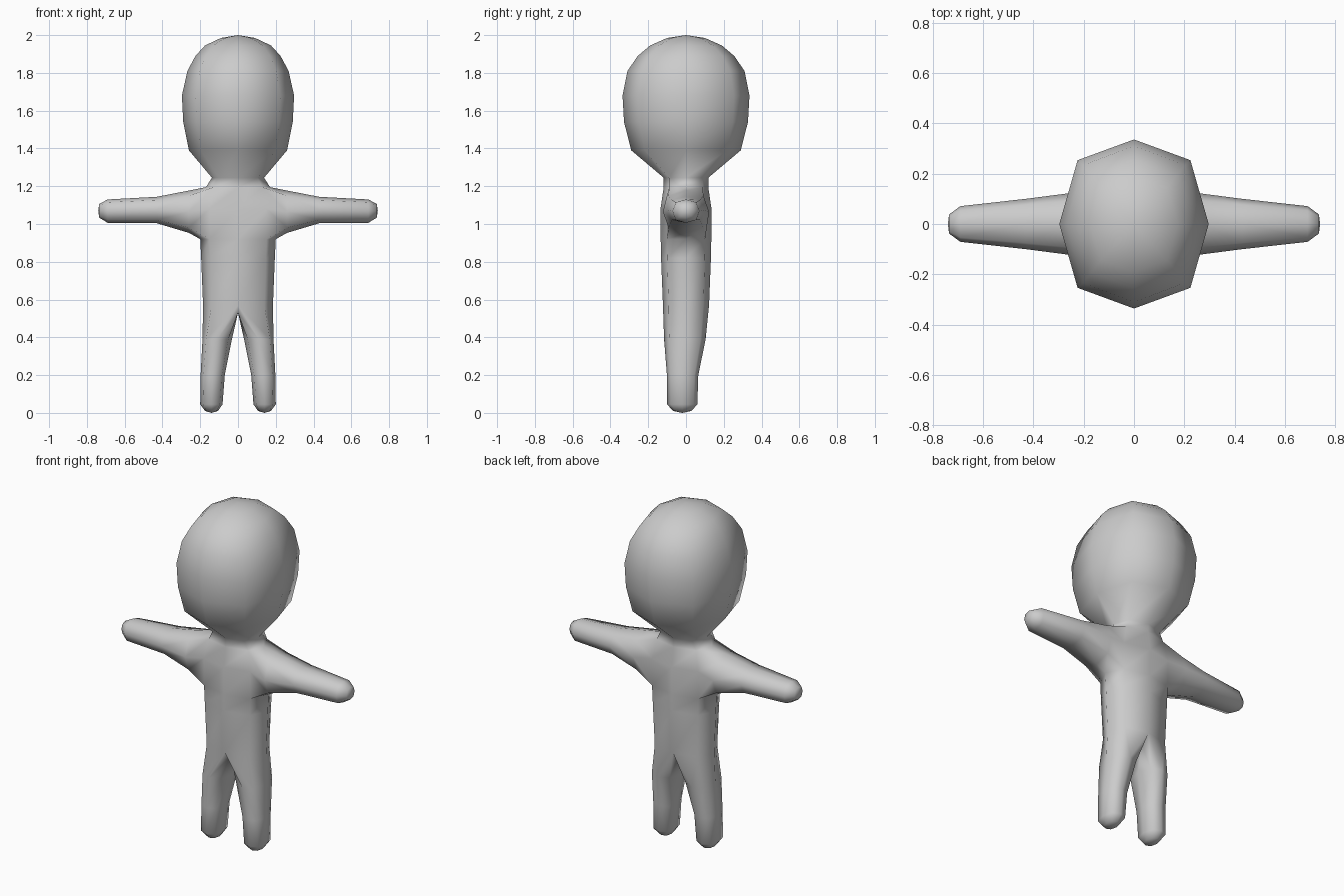
import bpy, bmesh, math

if "Cube" in bpy.data.objects:
    bpy.data.objects.remove(bpy.data.objects["Cube"])

bm = bmesh.new()
DIAG = 0.755  # slightly boxy octagon corners


def octagon(k, a, b):
    """Corner k of an octagon with half widths a and b."""
    ca, sa = math.cos(k * math.pi / 4), math.sin(k * math.pi / 4)
    if k % 2:
        return math.copysign(DIAG * a, ca), math.copysign(DIAG * b, sa)
    return round(ca) * a, round(sa) * b


def bridge(r0, r1, skip=()):
    for k in range(8):
        if k not in skip:
            j = (k + 1) % 8
            bm.faces.new((r0[k], r0[j], r1[j], r1[k]))


def cap(ring, tip):
    v = bm.verts.new(tip)
    for k in range(8):
        bm.faces.new((ring[k], ring[(k + 1) % 8], v))


# Torso, neck and head: (z, half width, half depth) from the hips up
trunk = [
    (0.57, 0.185, 0.122), (0.82, 0.195, 0.132),
    (0.92, 0.200, 0.134), (1.08, 0.200, 0.135), (1.195, 0.170, 0.118),
    (1.245, 0.138, 0.118), (1.39, 0.260, 0.290), (1.54, 0.290, 0.328),
    (1.68, 0.297, 0.336), (1.81, 0.268, 0.310), (1.89, 0.225, 0.255),
    (1.945, 0.175, 0.190), (1.985, 0.090, 0.100),
]
rings = []
for z, a, b in trunk:
    rings.append([bm.verts.new((*octagon(k, a, b), z)) for k in range(8)])
for i in range(len(rings) - 1):
    # the side faces around the shoulders stay open for the arms
    bridge(rings[i], rings[i + 1], (7, 0, 3, 4) if i in (2, 3) else ())
cap(rings[-1], (0, 0, 2.0))

# Crotch strip shared by both legs
crotch = [bm.verts.new((0, y, 0.53)) for y in (0.065, 0, -0.065)]

# Arms: (x, z centre, half depth, half height)
arm = [(0.26, 1.065, 0.122, 0.112), (0.43, 1.074, 0.100, 0.070),
       (0.69, 1.068, 0.071, 0.062), (0.735, 1.070, 0.038, 0.036)]
# Legs: (z, x centre, y centre, half width, half depth)
leg = [(0.39, 0.110, -0.006, 0.078, 0.110), (0.20, 0.134, -0.018, 0.064, 0.083),
       (0.045, 0.141, -0.020, 0.059, 0.080), (0.01, 0.140, -0.020, 0.034, 0.048)]

for s in (1, -1):
    def side(ring, k):
        return ring[(k if s > 0 else 4 - k) % 8]

    low, mid, high = rings[2:5]
    prev = [side(mid, 1), side(high, 1), side(high, 0), side(high, -1),
            side(mid, -1), side(low, -1), side(low, 0), side(low, 1)]
    for x, zc, a, b in arm:
        ring = []
        for k in range(8):
            y, z = octagon(k, a, b)
            ring.append(bm.verts.new((s * x, y, zc + z)))
        bridge(prev, ring)
        prev = ring
    cap(prev, (s * 0.74, 0, 1.07))

    hip = rings[0]
    prev = [side(hip, 0), side(hip, 1), side(hip, 2), *crotch,
            side(hip, -2), side(hip, -1)]
    for z, xc, yc, a, b in leg:
        ring = []
        for k in range(8):
            x, y = octagon(k, a, b)
            ring.append(bm.verts.new((s * (xc + x), yc + y, z)))
        bridge(prev, ring)
        prev = ring
    cap(prev, (s * 0.14, -0.02, 0.0))

bmesh.ops.delete(bm, geom=[v for v in bm.verts if not v.link_faces], context='VERTS')
bmesh.ops.recalc_face_normals(bm, faces=bm.faces)
for f in bm.faces:
    f.smooth = True

mesh = bpy.data.meshes.new("figure_body")
bm.to_mesh(mesh)
bm.free()
grey = bpy.data.materials.new("plain grey")
grey.diffuse_color = (0.6, 0.6, 0.6, 1)
grey.use_nodes = True
grey.node_tree.nodes["Principled BSDF"].inputs["Base Color"].default_value = grey.diffuse_color
mesh.materials.append(grey)
body = bpy.data.objects.new("figure_body", mesh)
bpy.context.collection.objects.link(body)
